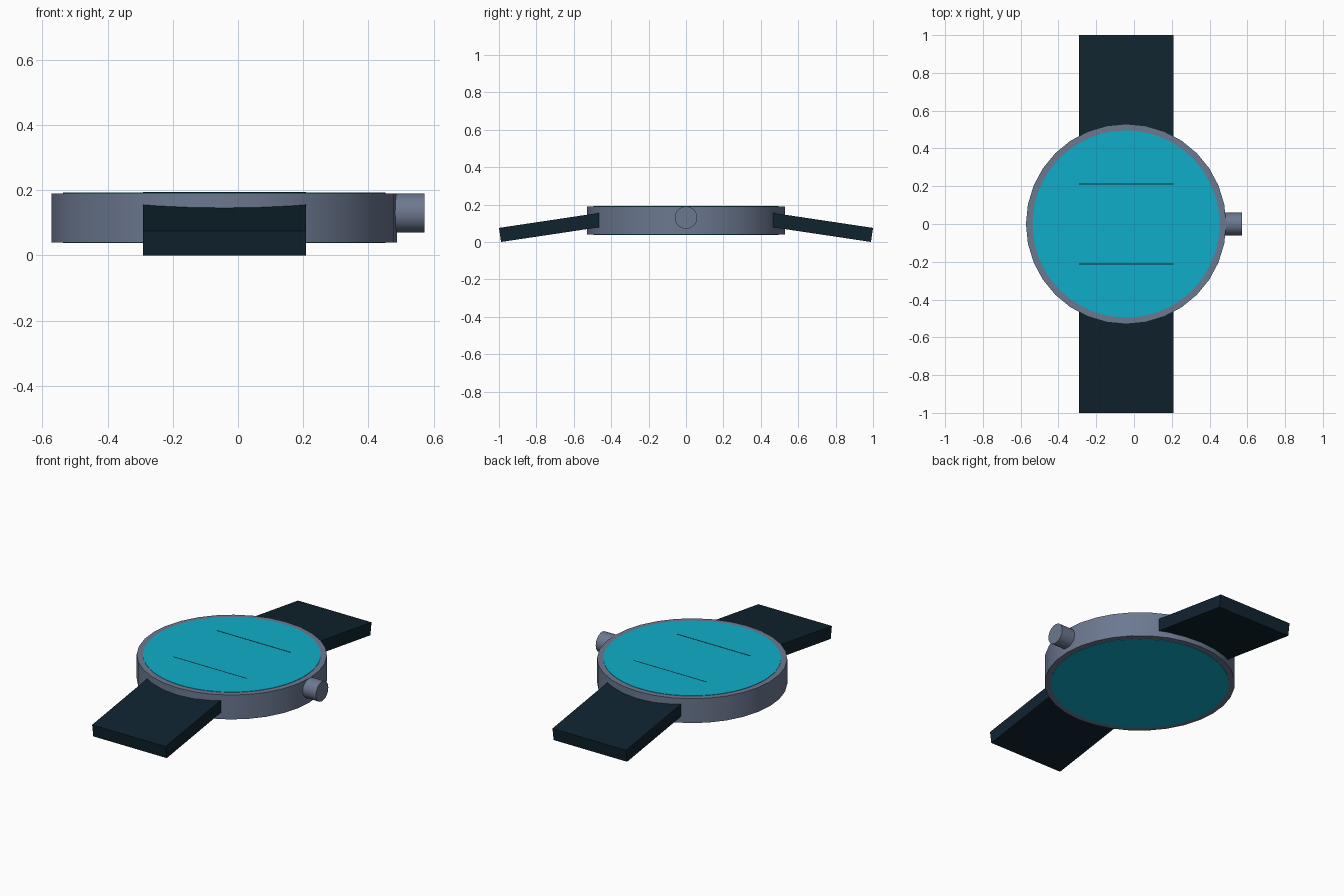
import bpy
import math

cube = bpy.data.objects.get("Cube")
if cube:
    bpy.data.objects.remove(cube, do_unlink=True)


def make_material(name, rgb):
    mat = bpy.data.materials.new(name)
    mat.use_nodes = True
    color = (*rgb, 1.0)
    mat.diffuse_color = color
    mat.node_tree.nodes["Principled BSDF"].inputs["Base Color"].default_value = color
    return mat


METAL = make_material("slate grey metal", (0.15, 0.19, 0.28))
FACE = make_material("bright teal", (0.005, 0.42, 0.58))
STRAP = make_material("dark navy strap", (0.005, 0.017, 0.028))

CENTRE_X = -0.042
MID_Z = 0.115


def cylinder(name, radius, depth, location, mat, sides, rotation=(0, 0, 0)):
    bpy.ops.mesh.primitive_cylinder_add(vertices=sides, radius=radius, depth=depth,
                                        location=location, rotation=rotation)
    obj = bpy.context.object
    obj.name = name
    obj.data.materials.append(mat)
    bpy.ops.object.shade_smooth_by_angle(angle=math.radians(30))
    return obj


# Round case with a slightly taller, narrower disc showing at top and bottom
cylinder("case", 0.53, 0.15, (CENTRE_X, 0, MID_Z), METAL, 32)
cylinder("dial", 0.495, 0.155, (CENTRE_X, 0, MID_Z), FACE, 64)

# Winding crown on the left side of the case
cylinder("crown", 0.06, 0.12, (0.512, 0, 0.13), METAL, 32, (0, math.pi / 2, 0))

# Sloping straps, whose inner top edges just break through the dial
TILT = math.radians(8.5)
LENGTH, THICKNESS = 0.8, 0.076
for name, side in (("front_strap", -1), ("back_strap", 1)):
    y = 1.0 - LENGTH / 2 * math.cos(TILT) - THICKNESS / 2 * math.sin(TILT)
    z = LENGTH / 2 * math.sin(TILT) + THICKNESS / 2 * math.cos(TILT)
    bpy.ops.mesh.primitive_cube_add(size=1, location=(CENTRE_X, side * y, z),
                                    rotation=(-side * TILT, 0, 0))
    strap = bpy.context.object
    strap.name = name
    strap.scale = (0.5, LENGTH, THICKNESS)
    strap.data.materials.append(STRAP)
